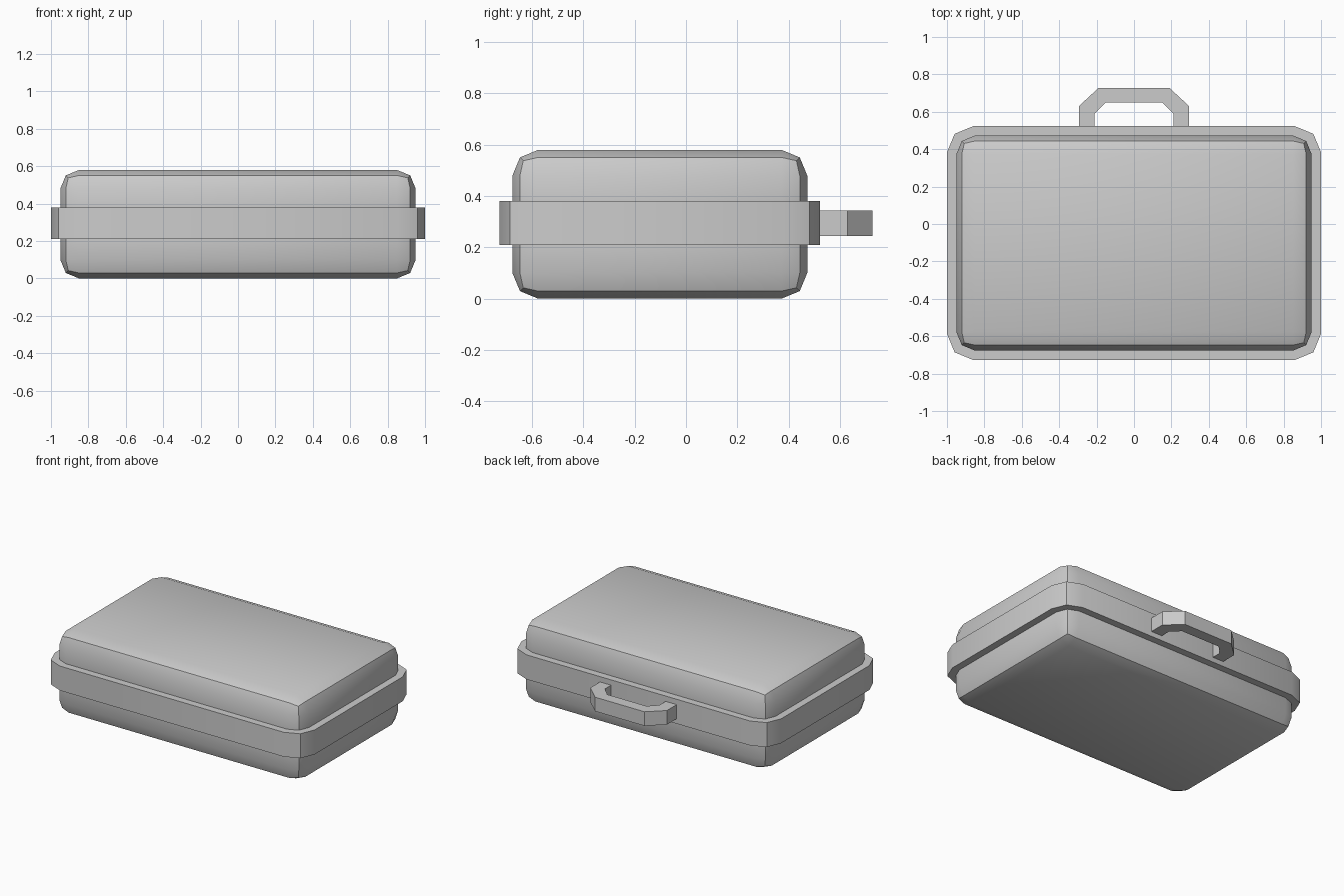
import bpy, bmesh
from mathutils import Matrix, Vector

if "Cube" in bpy.data.objects:
    bpy.data.objects.remove(bpy.data.objects["Cube"])


def finish(bm, name):
    bmesh.ops.recalc_face_normals(bm, faces=bm.faces)
    mesh = bpy.data.meshes.new(name)
    bm.to_mesh(mesh)
    bm.free()
    obj = bpy.data.objects.new(name, mesh)
    bpy.context.collection.objects.link(obj)
    return obj


# Case: rounded box
BAND_LOW, BAND_HIGH, BAND_DEPTH = 0.21, 0.38, 0.05
bm = bmesh.new()
bmesh.ops.create_cube(bm, size=1, matrix=Matrix.Translation((0, -0.102, 0.29))
                      @ Matrix.Diagonal((1.9, 1.15, 0.58, 1)))
bmesh.ops.bevel(bm, geom=bm.edges[:], offset=0.1, segments=2, profile=0.5,
                affect='EDGES')

# Raised band: cut two loops and push the middle strip outward evenly
for z in (BAND_LOW, BAND_HIGH):
    bmesh.ops.bisect_plane(bm, geom=bm.verts[:] + bm.edges[:] + bm.faces[:],
                           plane_co=(0, 0, z), plane_no=(0, 0, 1))
bm.normal_update()
strip = [f for f in bm.faces
         if BAND_LOW < f.calc_center_median().z < BAND_HIGH]
offsets = {}
for face in strip:
    for v in face.verts:
        normals = [f.normal for f in v.link_faces if f in strip]
        mean = sum(normals, Vector()).normalized()
        offsets[tuple(v.co)] = mean * BAND_DEPTH / mean.dot(normals[0])
new = bmesh.ops.extrude_face_region(bm, geom=strip)["geom"]
bmesh.ops.delete(bm, geom=[f for f in strip if f.is_valid], context='FACES')
for v in [g for g in new if isinstance(g, bmesh.types.BMVert)]:
    v.co += offsets[tuple(v.co)]
case = finish(bm, "case")
bpy.context.view_layer.objects.active = case
case.select_set(True)
bpy.ops.object.shade_smooth_by_angle(angle=0.5236)

# Carrying handle: chamfered U profile extruded upward
half = [(0.15, 0.65), (0.21, 0.59), (0.21, 0.52),
        (0.295, 0.52), (0.295, 0.63), (0.19, 0.727)]
outline = half + [(-x, y) for x, y in reversed(half)]
bm = bmesh.new()
profile = bm.faces.new([bm.verts.new((x, y, 0.245)) for x, y in outline])
top = bmesh.ops.extrude_face_region(bm, geom=[profile], use_keep_orig=True)["geom"]
bmesh.ops.translate(bm, vec=(0, 0, 0.098),
                    verts=[g for g in top if isinstance(g, bmesh.types.BMVert)])
finish(bm, "handle")
